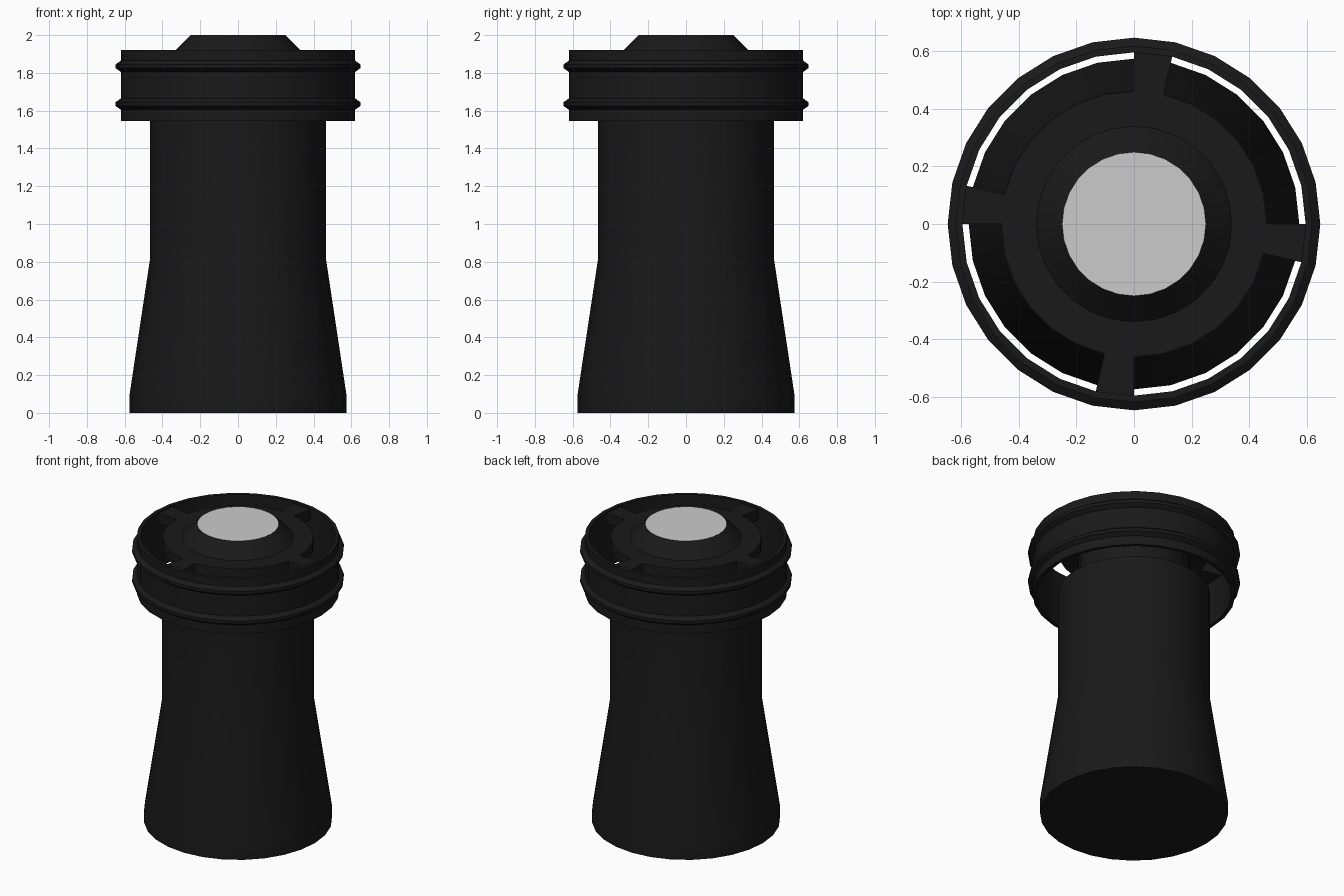
import bpy, bmesh
from math import cos, sin, pi, radians

if "Cube" in bpy.data.objects:
    bpy.data.objects.remove(bpy.data.objects["Cube"])

SIDES = 28
STEP = 2 * pi / SIDES

black = bpy.data.materials.new("black_plastic")
black.diffuse_color = (0.01, 0.01, 0.01, 1)
black.use_nodes = True
black.node_tree.nodes["Principled BSDF"].inputs["Base Color"].default_value = black.diffuse_color


def finish(name, bm, mat):
    bmesh.ops.recalc_face_normals(bm, faces=bm.faces)
    me = bpy.data.meshes.new(name)
    bm.to_mesh(me)
    bm.free()
    if mat:
        me.materials.append(mat)
    ob = bpy.data.objects.new(name, me)
    bpy.context.collection.objects.link(ob)
    bpy.context.view_layer.objects.active = ob
    bpy.ops.object.select_all(action='DESELECT')
    ob.select_set(True)
    bpy.ops.object.shade_smooth_by_angle(angle=radians(30))
    return ob


def lathe(name, profile, closed=False, cap_start=False, cap_end=False, mat=black):
    """Spin (radius, z) points round z; closed joins the last point to the first."""
    bm = bmesh.new()
    rings = [[bm.verts.new((r * cos(i * STEP), r * sin(i * STEP), z))
              for i in range(SIDES)] for r, z in profile]
    pairs = list(zip(rings, rings[1:]))
    if closed:
        pairs.append((rings[-1], rings[0]))
    for a, b in pairs:
        for i in range(SIDES):
            j = (i + 1) % SIDES
            bm.faces.new((a[i], a[j], b[j], b[i]))
    if cap_start:
        bm.faces.new(rings[0])
    if cap_end:
        bm.faces.new(rings[-1])
    return finish(name, bm, mat)


# Flared body with a recessed neck hidden inside the collar, then the top cone
lathe("body", [(0.575, 0), (0.575, 0.09), (0.465, 0.82), (0.465, 1.55),
               (0.34, 1.55), (0.34, 1.91), (0.25, 2.0)], cap_start=True)

# Pale lens on top
lathe("lens", [(0.25, 2.0)], cap_end=True, mat=None)

# Shoulder plate round the neck
lathe("shoulder_plate", [(0.34, 1.84), (0.462, 1.84), (0.462, 1.91), (0.34, 1.91)],
      closed=True)


# Collar with two raised ribs
def rib(z):
    return [(0.62, z - 0.03), (0.648, z - 0.01), (0.648, z + 0.01), (0.62, z + 0.03)]


lathe("collar", [(0.597, 1.545), (0.62, 1.545)] + rib(1.635) + rib(1.835)
      + [(0.62, 1.92), (0.597, 1.92)], closed=True)

# Four tabs, each one segment wide, joining the plate to the collar
bm = bmesh.new()
for q in range(4):
    a1 = q * pi / 2
    a0 = a1 - STEP
    outline = [(0.455, a0), (0.6, a0), (0.6, a1), (0.455, a1)]
    low, high = [[bm.verts.new((r * cos(a), r * sin(a), z)) for r, a in outline]
                 for z in (1.84, 1.91)]
    bm.faces.new(low)
    bm.faces.new(high)
    for i in range(4):
        j = (i + 1) % 4
        bm.faces.new((low[i], low[j], high[j], high[i]))
finish("collar_tabs", bm, black)
